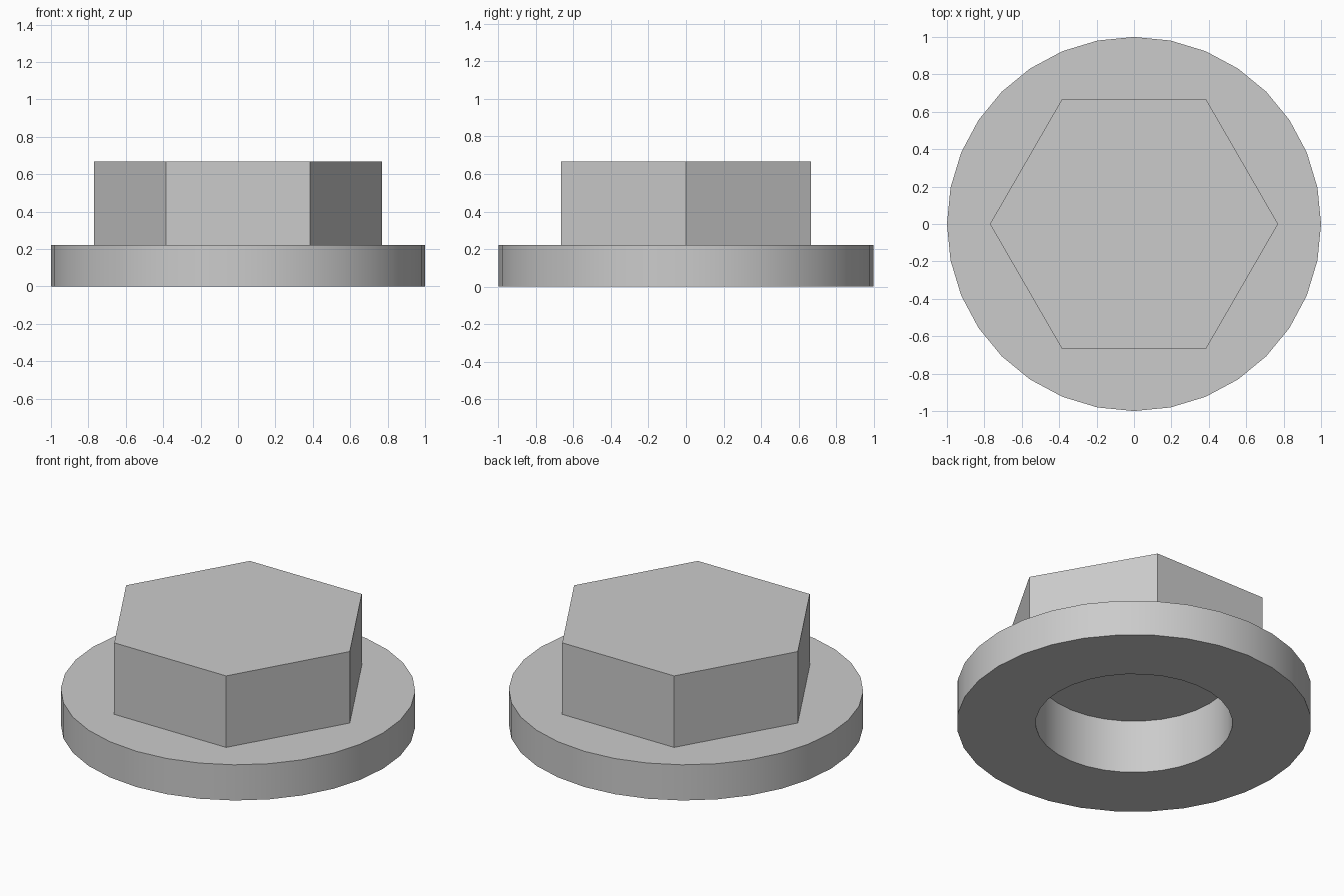
import bpy
import math

cube = bpy.data.objects.get("Cube")
if cube:
    bpy.data.objects.remove(cube, do_unlink=True)

FLANGE_TOP = 0.222
HEAD_TOP = 0.667
BORE_RADIUS = 0.555
BORE_DEPTH = 0.333
SEGMENTS = 32

steel = bpy.data.materials.new("light grey steel")
steel.use_nodes = True
colour = (0.6, 0.6, 0.6, 1)
steel.diffuse_color = colour
steel.node_tree.nodes["Principled BSDF"].inputs["Base Color"].default_value = colour


def prism(name, sides, radius, bottom, top, turn=0):
    """Upright prism between two heights, with its first corner on an axis."""
    bpy.ops.mesh.primitive_cylinder_add(
        vertices=sides, radius=radius, depth=top - bottom,
        location=(0, 0, (bottom + top) / 2), rotation=(0, 0, turn))
    obj = bpy.context.object
    obj.name = name
    obj.data.materials.append(steel)
    return obj


# Round flange and hexagonal head, joined into one solid
body = prism("flanged_hex_cap", SEGMENTS, 1, 0, FLANGE_TOP)
head = prism("hex_head_helper", 6, HEAD_TOP / math.cos(math.pi / 6),
             FLANGE_TOP / 2, HEAD_TOP, math.pi / 6)

# Blind round bore in the underside
bore = prism("bore_cutter", SEGMENTS, BORE_RADIUS, -0.2, BORE_DEPTH)

for helper, operation in ((head, "UNION"), (bore, "DIFFERENCE")):
    modifier = body.modifiers.new(helper.name, "BOOLEAN")
    modifier.operation = operation
    modifier.solver = "EXACT"
    modifier.object = helper
    bpy.ops.object.select_all(action="DESELECT")
    body.select_set(True)
    bpy.context.view_layer.objects.active = body
    bpy.ops.object.modifier_apply(modifier=modifier.name)
    bpy.data.objects.remove(helper, do_unlink=True)

# Smooth round walls, crisp rims and hexagon corners
bpy.ops.object.shade_smooth_by_angle(angle=math.radians(30))
